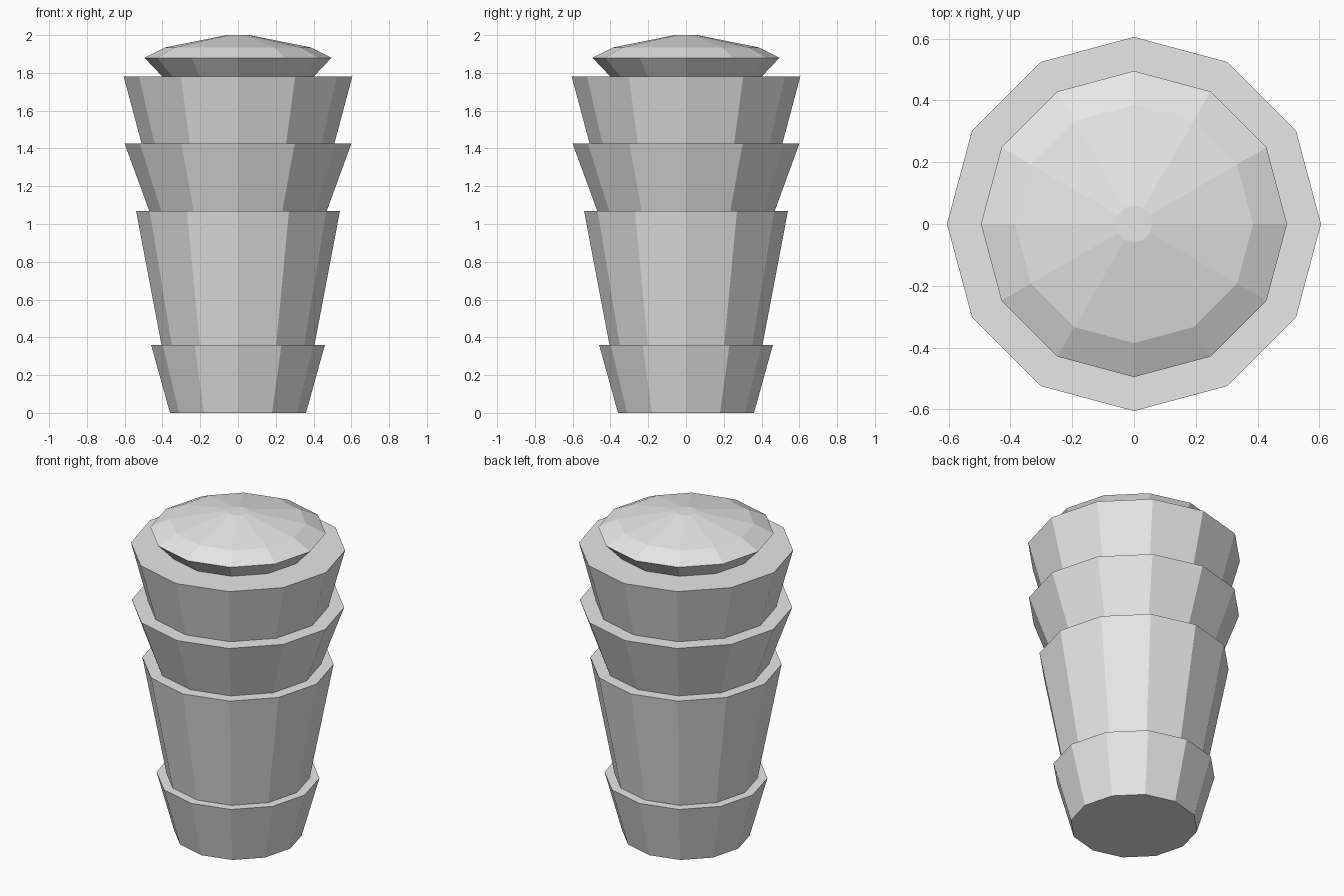
import bpy
import bmesh
import math

if "Cube" in bpy.data.objects:
    bpy.data.objects.remove(bpy.data.objects["Cube"], do_unlink=True)

SIDES = 12

# Single plain grey
grey = bpy.data.materials.new("light grey")
grey.use_nodes = True
COLOUR = (0.8, 0.8, 0.8, 1.0)
grey.diffuse_color = COLOUR
grey.node_tree.nodes["Principled BSDF"].inputs["Base Color"].default_value = COLOUR


def turned(name, profile, cap_bottom=False):
    """Twelve-sided turned part from (radius, height) pairs, closed on top."""
    bm = bmesh.new()
    rings = []
    for r, z in profile:
        rings.append([bm.verts.new((r * math.cos(math.tau * i / SIDES),
                                    r * math.sin(math.tau * i / SIDES), z))
                      for i in range(SIDES)])
    for low, high in zip(rings, rings[1:]):
        for i in range(SIDES):
            j = (i + 1) % SIDES
            bm.faces.new((low[i], low[j], high[j], high[i]))
    bm.faces.new(rings[-1])
    if cap_bottom:
        bm.faces.new(rings[0][::-1])
    mesh = bpy.data.meshes.new(name)
    bm.to_mesh(mesh)
    bm.free()
    mesh.materials.append(grey)
    obj = bpy.data.objects.new(name, mesh)
    bpy.context.collection.objects.link(obj)
    return obj


# Stacked flared tiers, bottom to top
turned("base_tier", [(0.36, 0.0), (0.46, 0.36)], cap_bottom=True)
turned("tall_tier", [(0.405, 0.36), (0.54, 1.07)])
turned("middle_tier", [(0.47, 1.07), (0.60, 1.425)])
turned("upper_tier", [(0.51, 1.425), (0.605, 1.78)])

# Faceted domed lid
turned("domed_lid", [(0.40, 1.78), (0.495, 1.88), (0.385, 1.935), (0.06, 2.0)])
